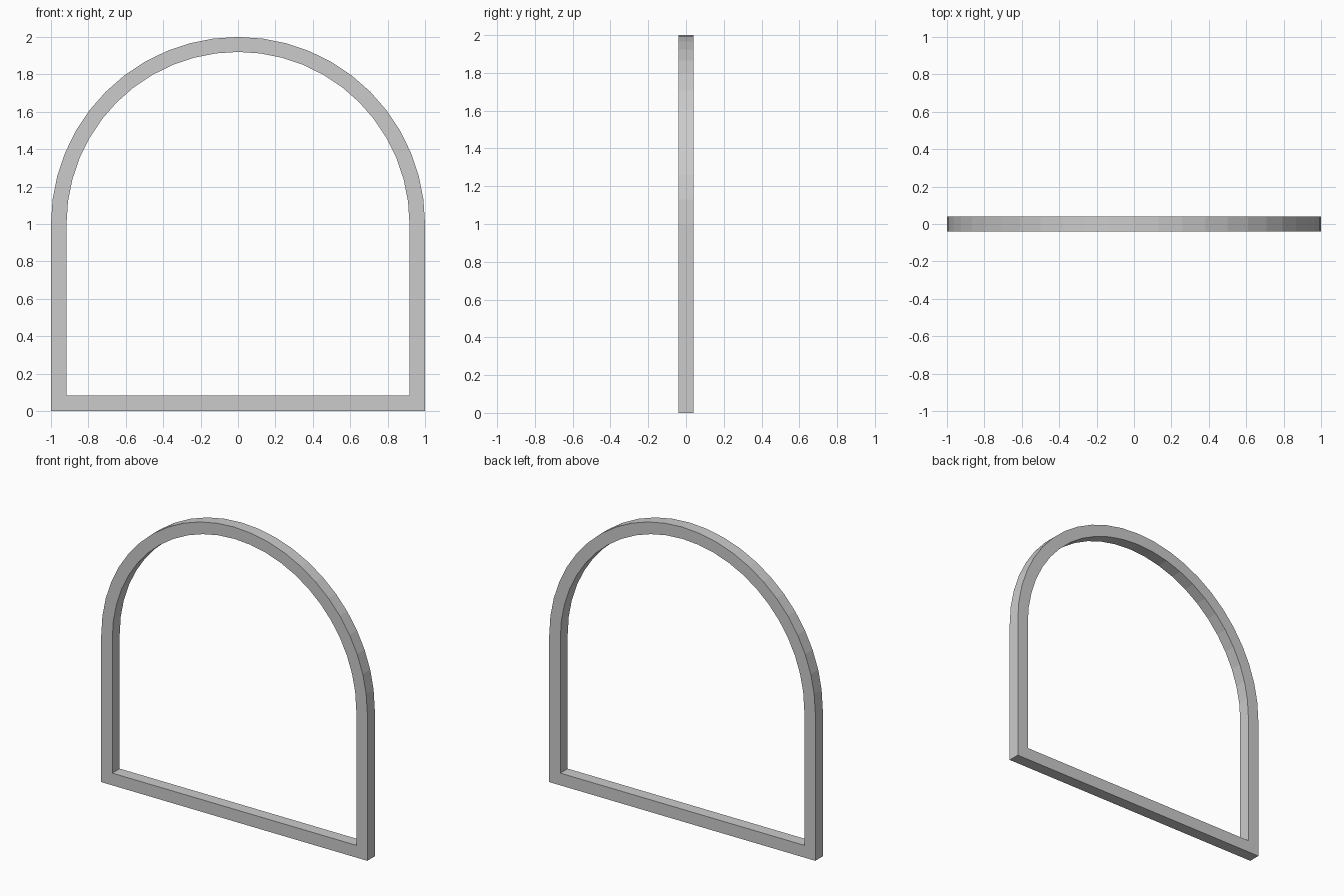
import bpy, bmesh
from math import sin, cos, pi

if "Cube" in bpy.data.objects:
    bpy.data.objects.remove(bpy.data.objects["Cube"])

SEGMENTS = 24
HALF_DEPTH = 0.04


def arch_outline(half_width, rise, base):
    # straight jambs topped by a half-round arch springing at z = 1
    arc = [(half_width * cos(pi * i / SEGMENTS), 1 + rise * sin(pi * i / SEGMENTS))
           for i in range(SEGMENTS + 1)]
    return [(half_width, base)] + arc + [(-half_width, base)]


outer = arch_outline(1.0, 1.0, 0.0)
inner = arch_outline(0.917, 0.92, 0.083)

bm = bmesh.new()


def ring(points, y):
    return [bm.verts.new((x, y, z)) for x, z in points]


# Four outlines, joined in a closed loop: front, inside, back, outside
rings = [ring(outer, -HALF_DEPTH), ring(inner, -HALF_DEPTH),
         ring(inner, HALF_DEPTH), ring(outer, HALF_DEPTH)]
n = len(outer)
for k in range(4):
    a, b = rings[k], rings[(k + 1) % 4]
    for i in range(n):
        j = (i + 1) % n
        bm.faces.new((a[i], a[j], b[j], b[i]))
bmesh.ops.recalc_face_normals(bm, faces=bm.faces)

mesh = bpy.data.meshes.new("arched_window_frame")
bm.to_mesh(mesh)
bm.free()
frame = bpy.data.objects.new("arched_window_frame", mesh)
bpy.context.collection.objects.link(frame)
